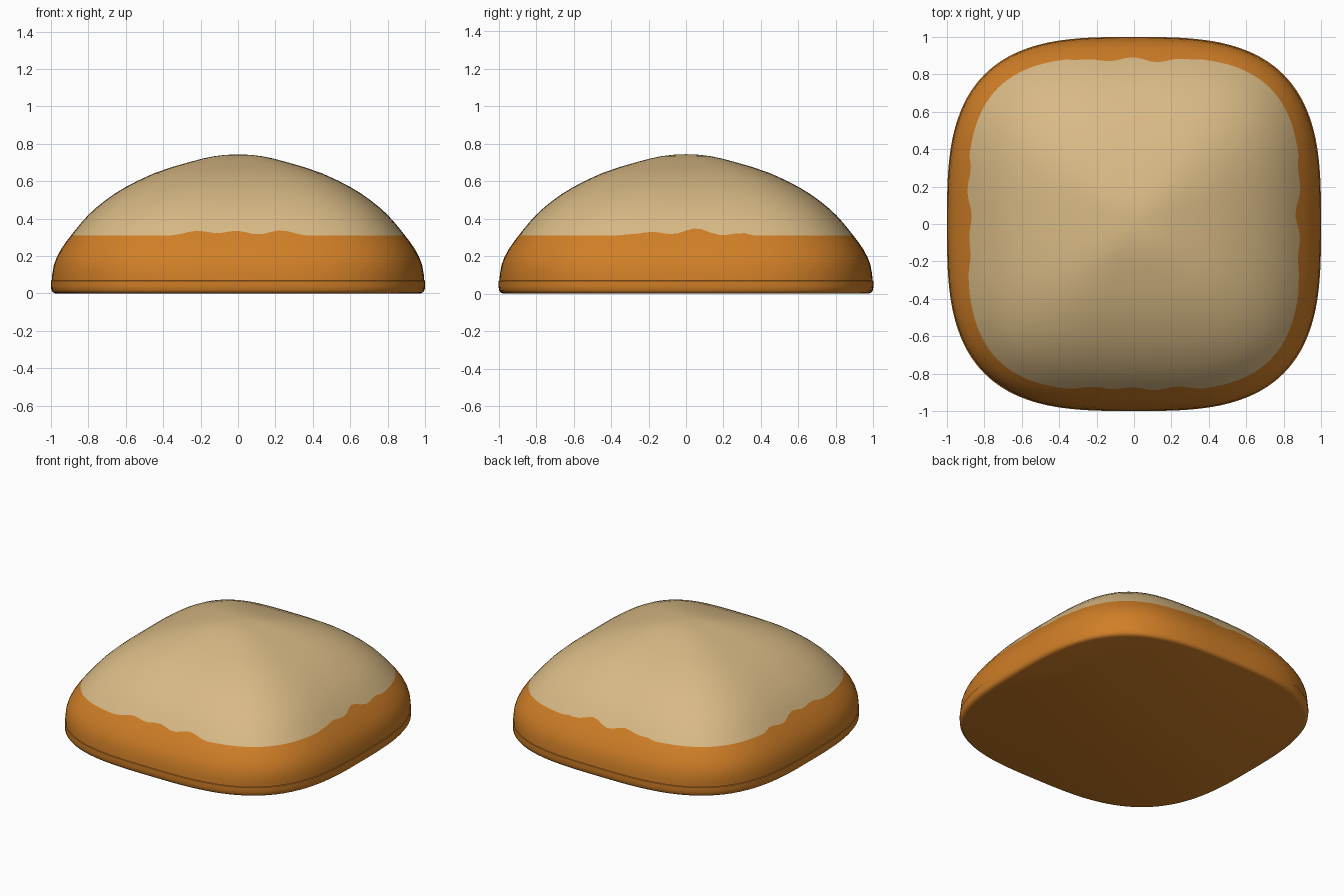
import bpy, bmesh, math

if "Cube" in bpy.data.objects:
    bpy.data.objects.remove(bpy.data.objects["Cube"])

SEGMENTS = 128


def material(name, rgb):
    mat = bpy.data.materials.new(name)
    mat.diffuse_color = (*rgb, 1.0)
    mat.use_nodes = True
    mat.node_tree.nodes["Principled BSDF"].inputs["Base Color"].default_value = mat.diffuse_color
    return mat


orange = material("baked orange", (0.63, 0.21, 0.02))
cream = material("pale cream", (0.69, 0.49, 0.235))


def rounded_square(theta, n):
    """Radius of a unit superellipse in direction theta."""
    return (abs(math.cos(theta)) ** n + abs(math.sin(theta)) ** n) ** (-1 / n)


def smooth_point(points, s):
    """Catmull-Rom point on a profile at parameter s."""
    i = min(int(s), len(points) - 2)
    t = s - i
    p1, p2 = points[i], points[i + 1]
    p0 = points[max(i - 1, 0)]
    # mirror past the apex so the crown is rounded
    p3 = points[i + 2] if i + 2 < len(points) else (-p1[0], p1[1])
    return [0.5 * (2 * b + (c - a) * t + (2 * a - 5 * b + 4 * c - d) * t * t
                   + (3 * b - a - 3 * c + d) * t ** 3)
            for a, b, c, d in zip(p0, p1, p2, p3)]


def build(name, rings, mats, cap_bottom=None, cap_top=None, cream_from=None):
    """Skin a stack of rings; optional centre heights close the ends."""
    bm = bmesh.new()
    loops = [[bm.verts.new(co) for co in ring] for ring in rings]
    for k in range(len(loops) - 1):
        a, b = loops[k], loops[k + 1]
        for j in range(SEGMENTS):
            m = (j + 1) % SEGMENTS
            f = bm.faces.new((a[j], a[m], b[m], b[j]))
            if cream_from is not None and k >= cream_from:
                f.material_index = 1
    if cap_bottom is not None:
        bm.faces.new(loops[0][::-1])
    if cap_top is not None:
        tip = bm.verts.new((0, 0, cap_top))
        for j in range(SEGMENTS):
            f = bm.faces.new((loops[-1][j], loops[-1][(j + 1) % SEGMENTS], tip))
            f.material_index = len(mats) - 1
    mesh = bpy.data.meshes.new(name)
    bm.to_mesh(mesh)
    bm.free()
    for mat in mats:
        mesh.materials.append(mat)
    obj = bpy.data.objects.new(name, mesh)
    bpy.context.collection.objects.link(obj)
    bpy.context.view_layer.objects.active = obj
    obj.select_set(True)
    bpy.ops.object.shade_smooth_by_angle(angle=math.radians(40))
    obj.select_set(False)
    return obj


angles = [2 * math.pi * j / SEGMENTS for j in range(SEGMENTS)]


def ring_point(theta, r, z, n):
    d = r * rounded_square(theta, n)
    return (d * math.cos(theta), d * math.sin(theta), z)


# Bottom rim: low band with softened lower edge and a fine groove on top
rim_profile = [(0.975, 0.0), (0.99, 0.006), (0.998, 0.018), (1.0, 0.04),
               (1.0, 0.068), (0.993, 0.072)]
build("bottom_rim",
      [[ring_point(a, r, z, 3.1) for a in angles] for r, z in rim_profile],
      [orange], cap_bottom=True)

# Domed bun: orange sides, cream crown with a wavy colour edge
dome_profile = [(0.996, 0.07), (0.985, 0.15), (0.95, 0.23), (0.885, 0.32),
                (0.80, 0.42), (0.70, 0.505), (0.59, 0.575), (0.43, 0.65),
                (0.24, 0.708), (0.12, 0.735), (0.0, 0.744)]
EDGE = 2.9


def wave(theta):
    """Ripples in the middle of each side, fading out at the corners."""
    middle = max(0.0, math.cos(4 * theta)) ** 0.5
    ripple = 0.5 + 0.3 * math.sin(23 * theta) + 0.2 * math.sin(14 * theta + 1)
    return 0.4 * middle * ripple


steps = [0, 0.5, 1, 1.5, 2, 2.45, EDGE] + [3.4 + 0.5 * k for k in range(13)]
dome_rings = []
for s in steps:
    n = 3.1 + 0.3 * min(s / 3, 1)
    ring = []
    for a in angles:
        shifted = s + wave(a) * max(0.0, 1 - abs(s - EDGE) / 2)
        r, z = smooth_point(dome_profile, shifted)
        ring.append(ring_point(a, r, z, n))
    dome_rings.append(ring)
build("domed_bun", dome_rings, [orange, cream], cap_top=0.744,
      cream_from=steps.index(EDGE))
